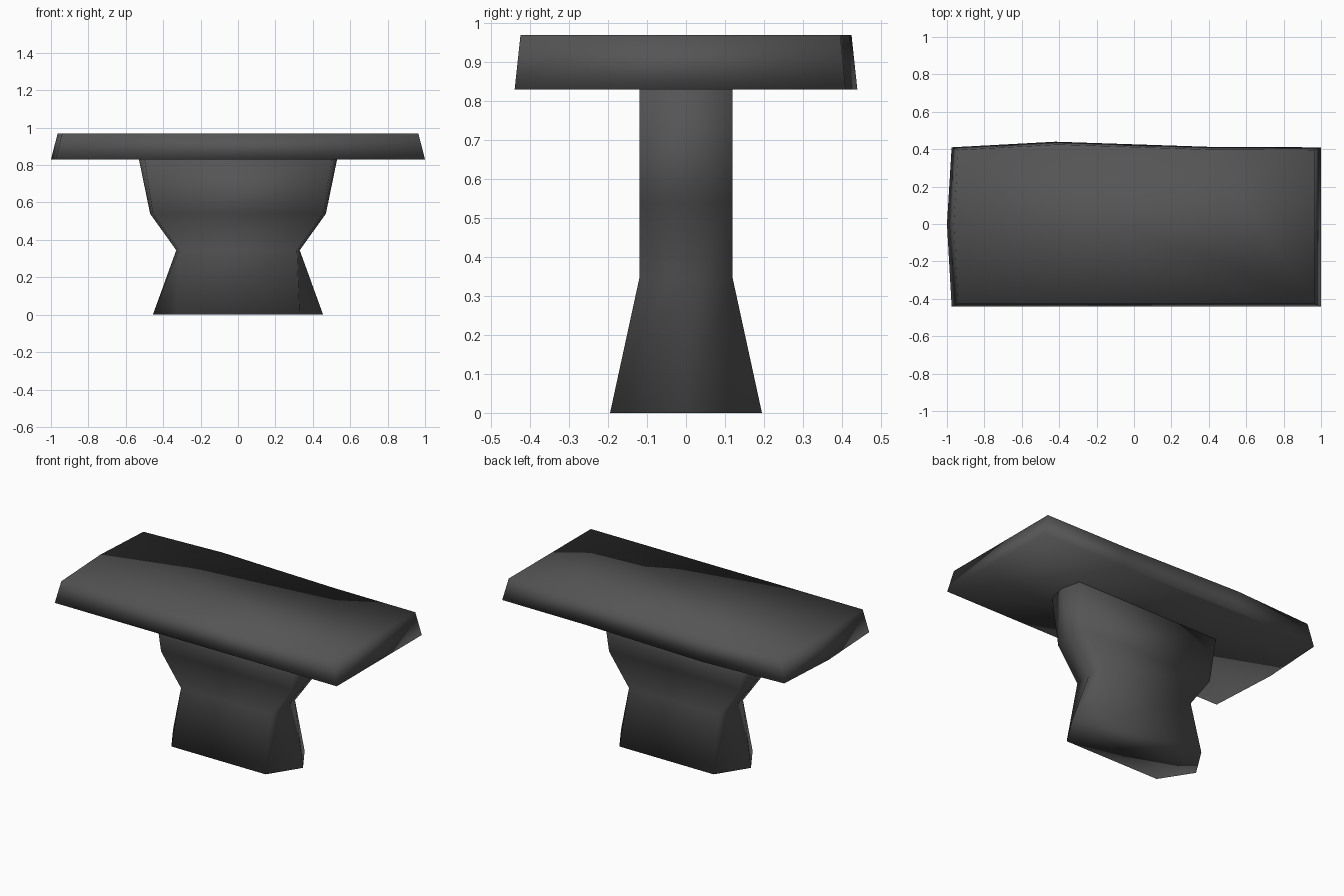
import bpy

if "Cube" in bpy.data.objects:
    bpy.data.objects.remove(bpy.data.objects["Cube"])

# Single dark grey finish
grey = bpy.data.materials.new("dark grey")
grey.diffuse_color = (0.09, 0.09, 0.09, 1)
grey.use_nodes = True
grey.node_tree.nodes["Principled BSDF"].inputs["Base Color"].default_value = grey.diffuse_color


def loft(name, rings):
    """Closed, fully smooth-shaded solid through stacked rings of equal length."""
    n = len(rings[0])
    verts = [p for r in rings for p in r]
    faces = [tuple(reversed(range(n)))]
    for k in range(len(rings) - 1):
        a, b = k * n, (k + 1) * n
        for i in range(n):
            j = (i + 1) % n
            faces.append((a + i, a + j, b + j, b + i))
    faces.append(tuple(range((len(rings) - 1) * n, len(rings) * n)))
    mesh = bpy.data.meshes.new(name)
    mesh.from_pydata(verts, [], faces)
    mesh.materials.append(grey)
    for p in mesh.polygons:
        p.use_smooth = True
    mesh.update()
    obj = bpy.data.objects.new(name, mesh)
    bpy.context.collection.objects.link(obj)
    return obj


# Tabletop: slightly irregular outline, tapering upward
outline = [(-0.975, -0.44), (1.0, -0.44), (1.0, 0.41), (0.42, 0.412),
           (-0.42, 0.44), (-0.975, 0.41), (-1.0, 0.0)]
loft("tabletop", [[(x, y, 0.83) for x, y in outline],
                  [(x * 0.964, y * 0.966, 0.97) for x, y in outline]])


# Pedestal: six-sided sections (corner x, end-point x, half depth, height)
def hexagon(cx, ex, d, z):
    return [(-cx, -d, z), (cx, -d, z), (ex, 0, z),
            (cx, d, z), (-cx, d, z), (-ex, 0, z)]


loft("pedestal", [hexagon(0.33, 0.455, 0.195, 0.0),
                  hexagon(0.315, 0.33, 0.12, 0.345),
                  hexagon(0.455, 0.47, 0.12, 0.54),
                  hexagon(0.50, 0.53, 0.12, 0.832)])
